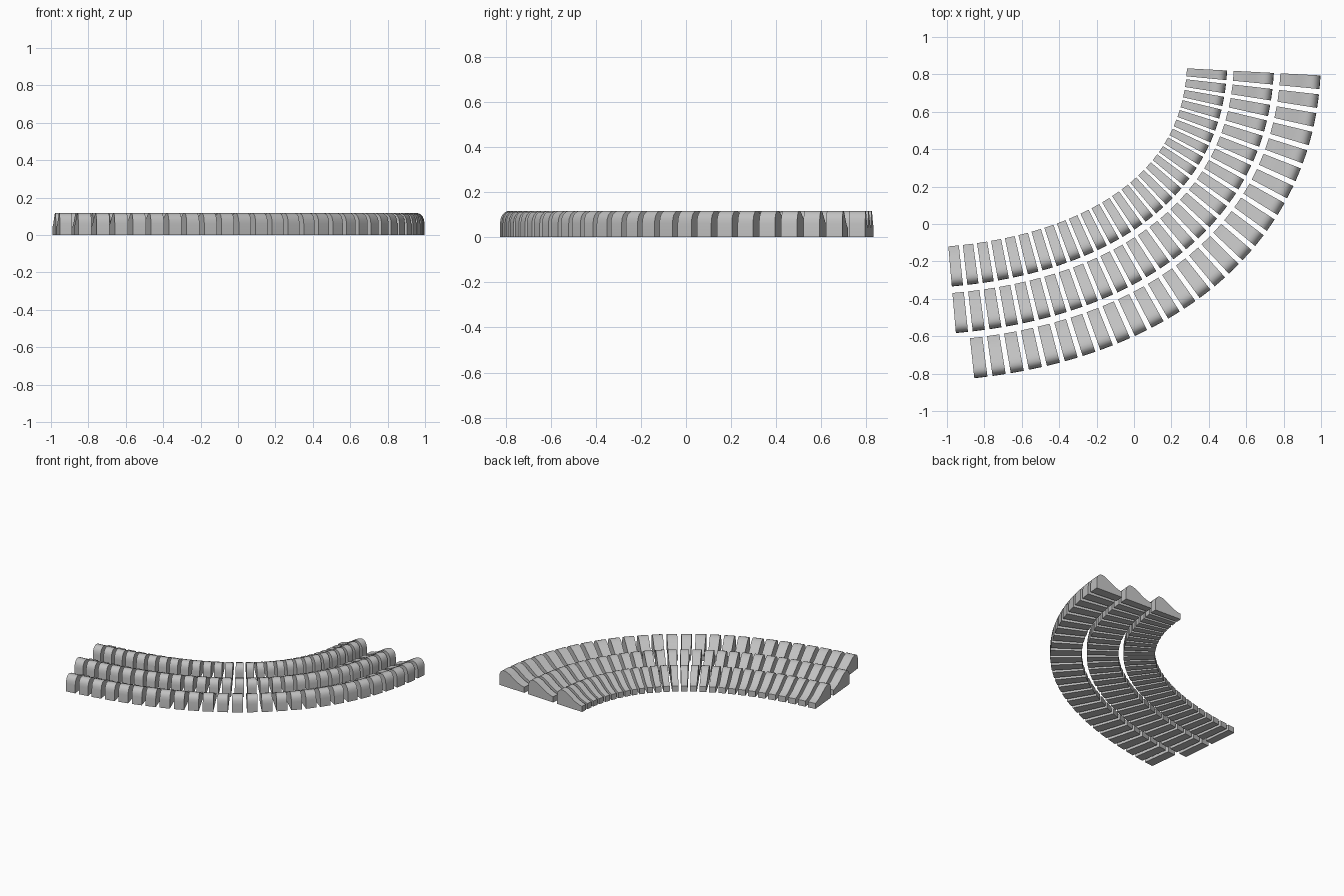
import bpy
import bmesh
import math
from mathutils import Vector

default = bpy.data.objects.get("Cube")
if default:
    bpy.data.objects.remove(default, do_unlink=True)

# Single stone grey material
GREY = (0.53, 0.53, 0.53, 1.0)
mat = bpy.data.materials.new("stone_grey")
mat.use_nodes = True
mat.diffuse_color = GREY
mat.node_tree.nodes["Principled BSDF"].inputs["Base Color"].default_value = GREY

# Guide curve under the outer row, running from the back end to the right end
P0, P1, P2, P3 = (Vector(p) for p in
                  [(0.89, 0.80), (0.845, -0.05), (0.155, -0.63), (-0.94, -0.725)])
STEPS = 400


def bezier(t):
    u = 1 - t
    return u**3 * P0 + 3*u*u*t * P1 + 3*u*t*t * P2 + t**3 * P3


def tangent(t):
    u = 1 - t
    return (u*u * (P1 - P0) + 2*u*t * (P2 - P1) + t*t * (P3 - P2)).normalized()


lengths = [0.0]
for i in range(STEPS):
    lengths.append(lengths[-1] + (bezier((i + 1) / STEPS) - bezier(i / STEPS)).length)
TOTAL = lengths[-1]


def frame(s):
    """Point and outward direction at arc length s."""
    i = 0
    while i < STEPS - 1 and lengths[i + 1] < s:
        i += 1
    t = (i + (s - lengths[i]) / (lengths[i + 1] - lengths[i])) / STEPS
    d = tangent(t)
    return bezier(t), Vector((-d.y, d.x))


# Seat cross-section: low inner end, hollow slope, rounded tall outer end
PROFILE = [(0, 0), (0, 0.042), (0.03, 0.049), (0.06, 0.061), (0.09, 0.079),
           (0.12, 0.098), (0.14, 0.109), (0.16, 0.116), (0.178, 0.117),
           (0.193, 0.111), (0.205, 0.099), (0.212, 0.082), (0.215, 0.06), (0.215, 0)]
DEPTH = 0.215
FILL = 0.72   # block width as a share of the spacing


def make_row(name, inset, count, end):
    """One curved row of wedge blocks, inset from the guide curve."""
    bm = bmesh.new()
    pitch = end / (count - 1 + FILL)
    for k in range(count):
        rings = []
        for s in (k * pitch, (k + FILL) * pitch):
            p, n = frame(s)
            ring = []
            for r, z in PROFILE:
                q = p + n * (r - DEPTH / 2 - inset)
                ring.append(bm.verts.new((q.x, q.y, z)))
            rings.append(ring)
        a, b = rings
        bm.faces.new(a)
        bm.faces.new(b[::-1])
        for i in range(len(a)):
            j = (i + 1) % len(a)
            bm.faces.new((a[i], b[i], b[j], a[j]))
    bmesh.ops.recalc_face_normals(bm, faces=bm.faces[:])
    for f in bm.faces:
        f.smooth = True
    mesh = bpy.data.meshes.new(name)
    bm.to_mesh(mesh)
    bm.free()
    mesh.set_sharp_from_angle(angle=math.radians(35))
    mesh.materials.append(mat)
    bpy.context.collection.objects.link(bpy.data.objects.new(name, mesh))


# Three parallel rows; the outer one stops slightly short
make_row("outer_row", 0.0, 27, TOTAL - 0.075)
make_row("middle_row", 0.25, 28, TOTAL)
make_row("inner_row", 0.50, 28, TOTAL)
